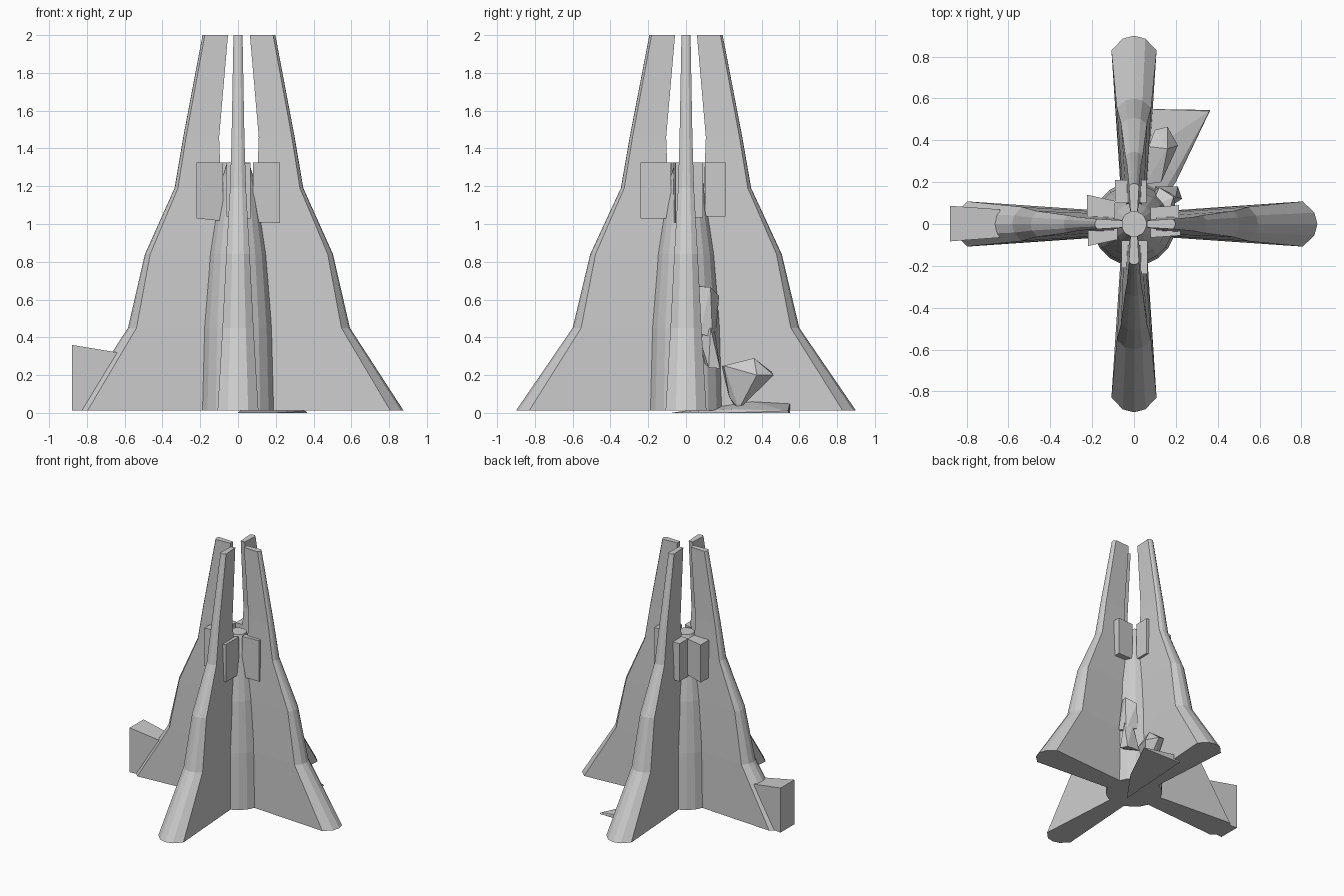
import bpy, bmesh, math
from mathutils import Matrix, Vector


def finish(bm, name):
    bmesh.ops.recalc_face_normals(bm, faces=bm.faces)
    me = bpy.data.meshes.new(name)
    bm.to_mesh(me)
    bm.free()
    ob = bpy.data.objects.new(name, me)
    bpy.context.collection.objects.link(ob)
    return ob


def loft(rings, name):
    bm = bmesh.new()
    loops = [[bm.verts.new(p) for p in r] for r in rings]
    n = len(loops[0])
    for a, b in zip(loops, loops[1:]):
        for i in range(n):
            j = (i + 1) % n
            bm.faces.new((a[i], a[j], b[j], b[i]))
    bm.faces.new(loops[0])
    bm.faces.new(loops[-1])
    return finish(bm, name)


def hull(points, name):
    bm = bmesh.new()
    for p in points:
        bm.verts.new(p)
    res = bmesh.ops.convex_hull(bm, input=bm.verts)
    junk = [v for v in bm.verts if not v.link_faces]
    bmesh.ops.delete(bm, geom=junk, context='VERTS')
    bmesh.ops.dissolve_limit(bm, angle_limit=0.01, verts=bm.verts, edges=bm.edges)
    return finish(bm, name)


# Fins: height, inner edge, outer edge, inner half width, outer half width, rounding depth
LEVELS = [
    (0.012, 0.03, 0.90, 0.055, 0.108, 0.070),
    (0.45, 0.03, 0.60, 0.050, 0.082, 0.045),
    (0.84, 0.03, 0.507, 0.045, 0.062, 0.028),
    (1.19, 0.095, 0.345, 0.036, 0.042, 0.018),
    (1.46, 0.105, 0.298, 0.026, 0.034, 0.015),
    (2.0, 0.058, 0.194, 0.017, 0.024, 0.012),
]


def fin(angle, scale, shift, name):
    turn = Matrix.Rotation(angle, 4, 'Z')
    rings = []
    for z, inner, outer, wi, wo, d in LEVELS:
        outer *= 1 - (1 - scale) * min(1, outer)
        section = [(inner, -wi), (outer - d, -wo), (outer - d * 0.2, -wo * 0.5),
                   (outer, 0), (outer - d * 0.2, wo * 0.5), (outer - d, wo), (inner, wi)]
        rings.append([turn @ Vector((x, y, z)) + Vector((shift, 0, 0)) for x, y in section])
    return loft(rings, name)


for k, name in enumerate(("right", "back", "left", "front")):
    along_x = k % 2 == 0
    fin(k * math.pi / 2, 0.965 if along_x else 1.0, 0.005 if along_x else 0.0, name + "_fin")

# Tapered central core
CORE = [(0.2, 0.012), (0.187, 0.45), (0.155, 0.84), (0.1, 1.19), (0.06, 1.32)]
loft([[(r * math.cos(i * math.pi / 10), r * math.sin(i * math.pi / 10), z)
       for i in range(20)] for r, z in CORE], "core")

# Wedge block buried in the left fin
loft([[(-0.88, -0.083, 0.012), (-0.88, 0.087, 0.012), (-0.88, 0.087, 0.36), (-0.88, -0.083, 0.36)],
      [(-0.64, -0.065, 0.012), (-0.64, 0.07, 0.012), (-0.64, 0.07, 0.32), (-0.64, -0.065, 0.32)]],
     "left_foot_block")


# Small slabs fixed to the fins near the top
def slab(x0, x1, y0, y1, z0, z1, name, skew=0.0, bevel=0.0):
    pts = []
    for x, s in ((x0, 0), (x1, skew)):
        for y in (y0, y1):
            pts += [(x, y + s, z0 - s * 0.5), (x, y + s, z1 - bevel * (x == x0))]
    return hull(pts, name)


slab(-0.22, -0.08, -0.105, -0.03, 1.03, 1.325, "front_left_slab", 0.03)
slab(0.08, 0.222, -0.065, -0.02, 1.01, 1.325, "front_right_slab", 0.01)
slab(0.08, 0.215, 0.02, 0.08, 1.04, 1.325, "back_right_slab", 0.01)
slab(-0.225, -0.09, 0.03, 0.14, 1.03, 1.325, "back_left_slab", -0.03)
slab(0.02, 0.065, -0.24, -0.08, 1.03, 1.325, "front_fin_right_slab", 0.0, 0.01)
slab(-0.06, -0.02, -0.21, -0.08, 1.04, 1.325, "front_fin_left_slab")
slab(-0.09, -0.02, 0.10, 0.21, 1.03, 1.325, "back_fin_left_slab")
slab(0.02, 0.06, 0.10, 0.21, 1.04, 1.325, "back_fin_right_slab")

# Flat shard on the floor, behind and to the right
hull([(0.365, 0.545, 0), (0.04, 0.55, 0), (0.0, -0.08, 0), (0.2, 0.2, 0),
      (0.36, 0.54, 0.01), (0.06, 0.55, 0.052), (0.06, 0.34, 0.062), (0.2, 0.25, 0.02)],
     "floor_shard")

# Broken chunks around the core
hull([(0.05, 0.19, 0.245), (0.13, 0.2, 0.25), (0.1, 0.45, 0.22), (0.16, 0.465, 0.2),
      (0.21, 0.375, 0.2), (0.16, 0.36, 0.29), (0.07, 0.37, 0.28), (0.06, 0.27, 0.02),
      (0.13, 0.28, 0.02), (0.1, 0.23, 0.08)], "large_chunk")
hull([(0.1, 0.08, 0.28), (0.23, 0.12, 0.24), (0.21, 0.18, 0.235), (0.1, 0.18, 0.24),
      (0.2, 0.13, 0.45), (0.14, 0.15, 0.45), (0.15, 0.07, 0.4)], "lower_chunk")
hull([(0.1, 0.07, 0.42), (0.2, 0.07, 0.42), (0.19, 0.14, 0.4), (0.1, 0.16, 0.43),
      (0.17, 0.07, 0.67), (0.19, 0.13, 0.665), (0.12, 0.175, 0.62), (0.08, 0.08, 0.67)],
     "upper_chunk")
